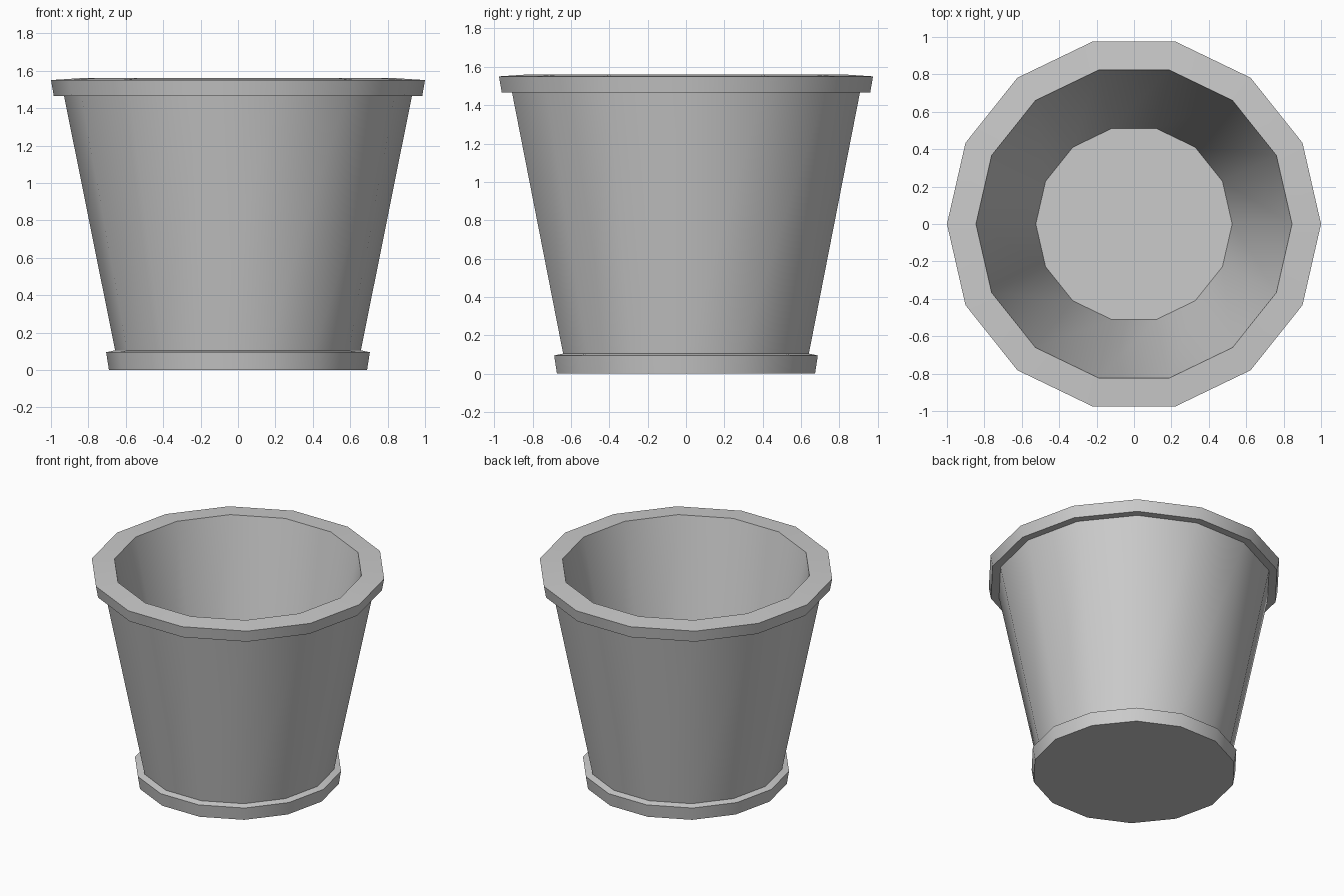
import bpy, bmesh
from math import cos, sin, tau, radians

if "Cube" in bpy.data.objects:
    bpy.data.objects.remove(bpy.data.objects["Cube"])

SIDES = 14

# (radius, height) from the underside, up the outside, over the rim, down to the inner floor
PROFILE = [
    (0.69, 0.0), (0.705, 0.095),      # foot band
    (0.657, 0.105), (0.93, 1.465),    # tapered wall
    (0.985, 1.465), (1.0, 1.55),      # rim band
    (0.845, 1.56), (0.525, 0.10),     # rim top and inner wall
]


def lathe(name, profile, sides):
    bm = bmesh.new()
    rings = [[bm.verts.new((r * cos(tau * i / sides), r * sin(tau * i / sides), z))
              for i in range(sides)] for r, z in profile]
    for a, b in zip(rings, rings[1:]):
        for i in range(sides):
            j = (i + 1) % sides
            bm.faces.new((a[i], a[j], b[j], b[i]))
    bm.faces.new(rings[0][::-1])      # underside
    bm.faces.new(rings[-1])           # inner floor
    mesh = bpy.data.meshes.new(name)
    bm.to_mesh(mesh)
    bm.free()
    obj = bpy.data.objects.new(name, mesh)
    bpy.context.collection.objects.link(obj)
    return obj


# Flower pot: smooth around the wall, sharp at the bands
pot = lathe("flower_pot", PROFILE, SIDES)
bpy.context.view_layer.objects.active = pot
pot.select_set(True)
bpy.ops.object.shade_smooth_by_angle(angle=radians(30))
